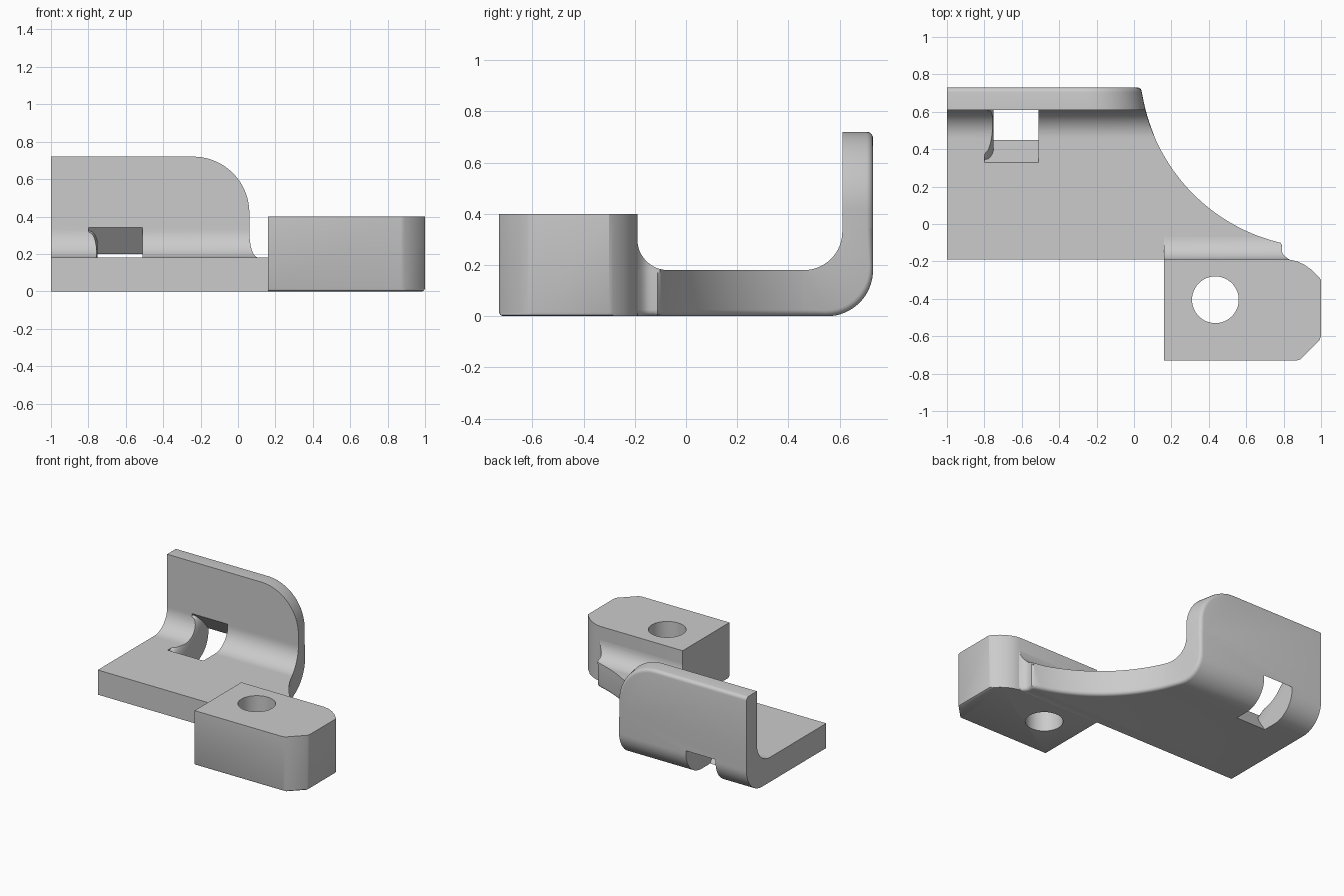
import bpy, bmesh
from math import sin, cos, pi, sqrt, dist

old = bpy.data.objects.get("Cube")
if old:
    bpy.data.objects.remove(old, do_unlink=True)

grey = bpy.data.materials.new("plain grey")
grey.use_nodes = True
COLOR = (0.6, 0.6, 0.6, 1)
grey.diffuse_color = COLOR
grey.node_tree.nodes["Principled BSDF"].inputs["Base Color"].default_value = COLOR

LEFT, ROUND = -1.0, 0.025
BACK_ROUND = [i * pi / 8 for i in range(5)]


def loft(name, rings):
    """Closed solid through a row of equal-length point rings."""
    bm = bmesh.new()
    rows = [[bm.verts.new(p) for p in ring] for ring in rings]
    n = len(rows[0])
    for a, b in zip(rows, rows[1:]):
        for i in range(n):
            j = (i + 1) % n
            bm.faces.new((a[i], a[j], b[j], b[i]))
    bm.faces.new(rows[0])
    bm.faces.new(rows[-1])
    bmesh.ops.recalc_face_normals(bm, faces=bm.faces)
    mesh = bpy.data.meshes.new(name)
    bm.to_mesh(mesh)
    bm.free()
    mesh.materials.append(grey)
    obj = bpy.data.objects.new(name, mesh)
    bpy.context.collection.objects.link(obj)
    return obj


def activate(obj):
    bpy.ops.object.select_all(action='DESELECT')
    obj.select_set(True)
    bpy.context.view_layer.objects.active = obj


def cut(obj, cutter):
    mod = obj.modifiers.new("cut", 'BOOLEAN')
    mod.operation, mod.solver, mod.object = 'DIFFERENCE', 'EXACT', cutter
    activate(obj)
    bpy.ops.object.modifier_apply(modifier=mod.name)
    bpy.data.objects.remove(cutter, do_unlink=True)


def edge_x(y, inset=0.0):
    """Right-hand plan edge: large concave arc, then a small notch."""
    notch = 0.79 + 0.04 * (max(0, -0.14 - y) / 0.05) ** 2 - inset
    under = (0.98 + inset) ** 2 - (y - 0.853) ** 2
    return min(notch, 1.01 - sqrt(under)) if under > 0 else notch


# Bent base plate: flat floor, then the bend up to the flange
stations = [((y, 0.18), (y, 0)) for y in [-0.19 + 0.65 * i / 50 for i in range(51)]]
for i in range(17):
    a = i * pi / 32
    stations.append(((0.46 + 0.15 * sin(a), 0.33 - 0.15 * cos(a)),
                     (0.55 + 0.18 * sin(a), 0.18 - 0.18 * cos(a))))
SEAM = 0.345
stations.append(((0.61, SEAM), (0.73, SEAM)))


def plate_ring(inner, outer):
    ring = [(LEFT, *inner), (edge_x(inner[0]), *inner)]
    for a in BACK_ROUND:
        t = 1 - ROUND * (1 - sin(a)) / dist(inner, outer)
        y, z = (p + (q - p) * t for p, q in zip(inner, outer))
        ring.append((edge_x(y, ROUND * (1 - cos(a))), y, z))
    return ring + [(LEFT, *outer)]


base = loft("bent_base_plate", [plate_ring(*s) for s in stations])


# Upright flange with a rounded top corner and softened back edge
def flange_ring(y, inset):
    right, r = edge_x(y, inset), 0.3 - inset
    ring = [(LEFT, y, SEAM), (right, y, SEAM)]
    for i in range(25):
        a = i * pi / 48
        ring.append((right - r + r * cos(a), y, 0.42 + r * sin(a)))
    return ring + [(LEFT, y, 0.72 - inset)]


flange = loft("upright_flange", [flange_ring(0.61, 0)] + [
    flange_ring(0.73 - ROUND * (1 - sin(a)), ROUND * (1 - cos(a))) for a in BACK_ROUND])


# Slanted slot through the bend, with a flared left wall
def slot_ring(t):
    u = min(1, max(0, (t - 0.1) / 0.6))
    left = -0.75 - 0.05 * (1 - sqrt(1 - (1 - u) ** 2))
    low = (0.33 + 0.12 * t, 0.18 - 0.18 * t)
    high = (0.61 + 0.12 * t, 0.34 - 0.14 * t)
    return [(left, *low), (-0.51, *low), (-0.51, *high), (left, *high)]


depths = [-1] + [0.1 + 0.06 * i for i in range(11)] + [2]
cut(base, loft("slot_cutter", [slot_ring(t) for t in depths]))

# Mounting block with clipped corners and a softened lower edge
outline = [(0.16, -0.19), (0.16, -0.73), (0.87, -0.73), (0.89, -0.723),
           (0.992, -0.62), (1, -0.6), (1, -0.3), (0.99, -0.285),
           (0.95, -0.245), (0.91, -0.217), (0.87, -0.199), (0.83, -0.19)]


def block_ring(z, inset):
    return [(min(x, 1 - inset), max(y, -0.73 + inset), z) for x, y in outline]


block = loft("mounting_block", [block_ring(0, 0.015), block_ring(0.005, 0.005),
                                block_ring(0.015, 0), block_ring(0.4, 0)])

# Round hole through the block
bpy.ops.mesh.primitive_cylinder_add(vertices=48, radius=0.125, depth=1,
                                    location=(0.435, -0.405, 0.2))
drill = bpy.context.object
drill.data.materials.append(grey)
cut(block, drill)

# Fillet between the base plate and the block
fillet_rings = []
for i in range(13):
    a = i * pi / 24
    y, z = -0.07 - 0.12 * sin(a), 0.3 - 0.12 * cos(a)
    x = edge_x(y)
    fillet_rings.append([(0.16, y, 0.17), (x, y, 0.17), (x, y, z), (0.16, y, z)])
fillet = loft("block_fillet", fillet_rings)

for part in (base, flange, block, fillet):
    activate(part)
    bpy.ops.object.shade_smooth_by_angle(angle=pi / 6)
